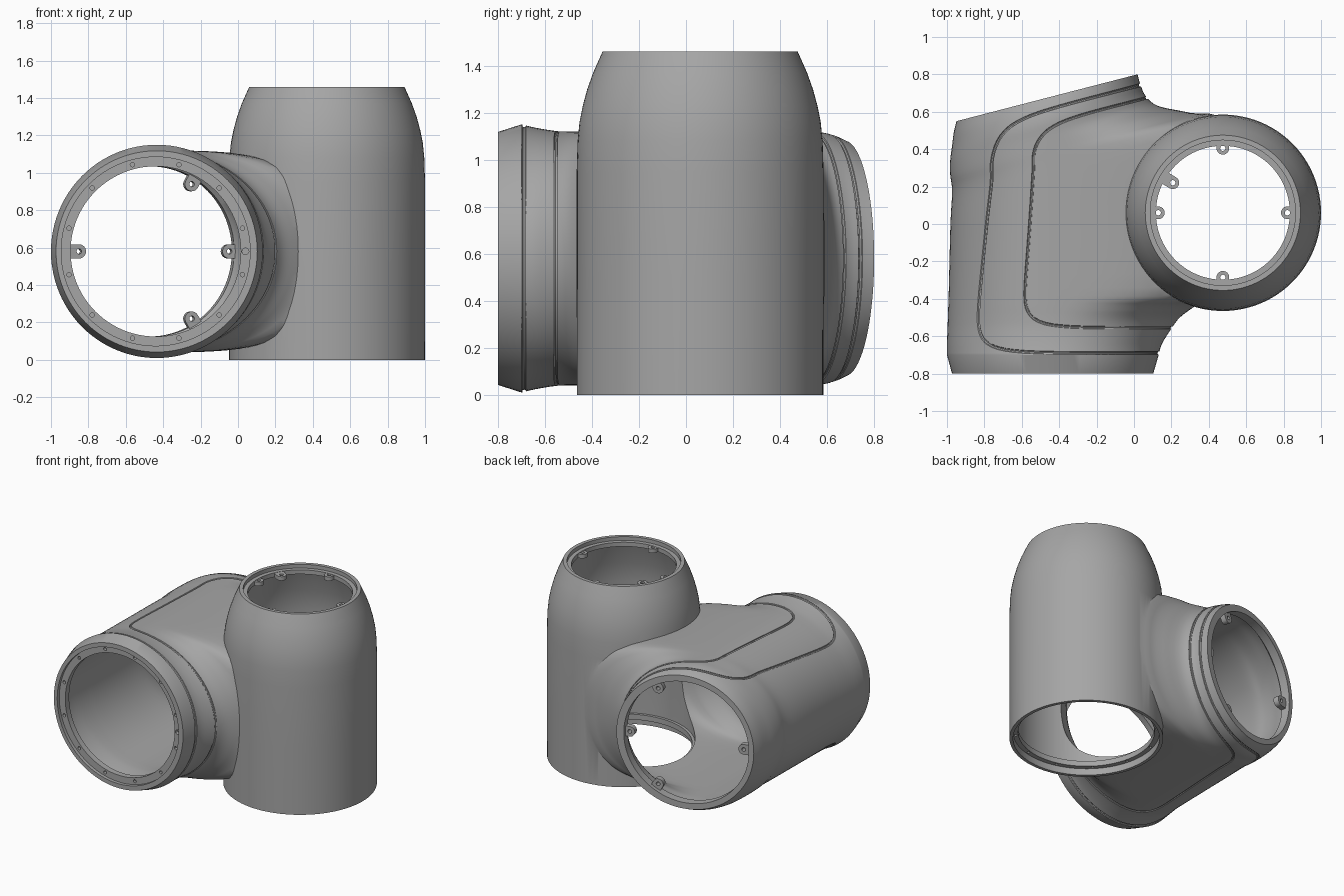
import bpy, bmesh, math
from mathutils import Vector, Matrix

cube = bpy.data.objects.get("Cube")
if cube:
    bpy.data.objects.remove(cube, do_unlink=True)

grey = bpy.data.materials.new("housing_grey")
grey.use_nodes = True
GREY = (0.38, 0.38, 0.38, 1)
grey.diffuse_color = GREY
grey.node_tree.nodes["Principled BSDF"].inputs["Base Color"].default_value = GREY

AXIS_Z = 0.58                      # height of the cross tube
TX, TY = 0.475, 0.06               # centre of the upright tube
SLANT = 14.5                       # tilt of the back opening
SIDES = 96


def finish(name, bm):
    bmesh.ops.recalc_face_normals(bm, faces=bm.faces)
    mesh = bpy.data.meshes.new(name)
    bm.to_mesh(mesh)
    bm.free()
    mesh.materials.append(grey)
    obj = bpy.data.objects.new(name, mesh)
    bpy.context.collection.objects.link(obj)
    return obj


def solid(name, rings, closed=False):
    """Skin a list of rings, capped at the ends or joined into a loop."""
    bm = bmesh.new()
    loops = [[bm.verts.new(p) for p in ring] for ring in rings]
    pairs = list(zip(loops, loops[1:]))
    if closed:
        pairs.append((loops[-1], loops[0]))
    else:
        bm.faces.new(loops[0])
        bm.faces.new(loops[-1])
    n = len(loops[0])
    for a, b in pairs:
        for i in range(n):
            j = (i + 1) % n
            bm.faces.new((a[i], a[j], b[j], b[i]))
    return finish(name, bm)


def select_only(obj):
    bpy.ops.object.select_all(action='DESELECT')
    obj.select_set(True)
    bpy.context.view_layer.objects.active = obj


def combine(target, other, operation):
    select_only(target)
    mod = target.modifiers.new("combine", 'BOOLEAN')
    mod.operation = operation
    mod.solver = 'EXACT'
    mod.object = other
    bpy.ops.object.modifier_apply(modifier=mod.name)
    bpy.data.objects.remove(other, do_unlink=True)


def smooth(obj):
    select_only(obj)
    bpy.ops.object.shade_smooth_by_angle(angle=math.radians(30))


# Cross tube sections: centre x, centre y, tilt, left width, right width, height, roundness
def section_point(sec, a):
    cx, cy, tilt, left, right, height, power = sec
    c, s = math.cos(a), math.sin(a)
    if c > 0:
        u = right * c ** (2 / power)
        w = math.copysign(height * abs(s) ** (2 / power), s)
    else:
        u, w = left * c, height * s
    t = math.radians(tilt)
    return Vector((cx + u * math.cos(t), cy + u * math.sin(t), AXIS_Z + w))


def ring_of(sec):
    return [section_point(sec, 2 * math.pi * i / SIDES) for i in range(SIDES)]


def round_section(x, y, tilt, r):
    return (x, y, tilt, r, r, r, 2)


KEYS = [
    (-.435, -.70, 0, .565, .567, .57, 2),
    (-.435, -.64, 0, .565, .585, .556, 2),
    (-.435, -.56, 0, .562, .635, .543, 2),
    (-.435, -.50, 0, .56, .68, .54, 2.1),
    (-.435, -.44, 0, .558, .76, .54, 2.4),
    (-.435, -.34, 0, .555, .90, .54, 3),
    (-.435, 0, 5, .55, .95, .54, 3),
    (-.44, .30, SLANT, .55, .95, .54, 3),
    (-.45, .40, SLANT, .55, .775, .54, 2.4),
    (-.45, .48, SLANT, .55, .60, .54, 2),
    (-.455, .55, SLANT, .535, .535, .54, 2),
    (-.46, .62, SLANT, .52, .51, .525, 2),
    (-.465, .675, SLANT, .5, .5, .5, 2),
]


def spline(keys, steps=4):
    out = []
    for i in range(len(keys) - 1):
        quad = [keys[max(i - 1, 0)], keys[i], keys[i + 1], keys[min(i + 2, len(keys) - 1)]]
        for k in range(steps):
            t = k / steps
            out.append(tuple(
                b + .5 * t * (c - a + t * (2 * a - 5 * b + 4 * c - d + t * (3 * (b - c) + d - a)))
                for a, b, c, d in zip(*quad)))
    return out + [keys[-1]]


SECTIONS = spline(KEYS)


def section_at(y):
    for a, b in zip(SECTIONS, SECTIONS[1:]):
        if y <= b[1]:
            t = (y - a[1]) / (b[1] - a[1])
            return tuple(p + (q - p) * t for p, q in zip(a, b))
    return SECTIONS[-1]


def inset(sec):
    cx, cy, tilt, left, right, height, power = sec
    extra = .055 * min(max((right - .6) / .2, 0), 1)
    return (cx, cy, tilt, left - .045, right - .045 - extra, height - .045, power)


def revolve(name, profile):
    return solid(name, [[Vector((TX + r * math.cos(2 * math.pi * i / SIDES),
                                 TY + r * math.sin(2 * math.pi * i / SIDES), z))
                         for i in range(SIDES)] for r, z in profile])


# Outer shell: upright tube joined to the cross tube
housing = revolve("elbow_housing", [(.524, 0), (.525, .5), (.525, .95), (.521, 1.08), (.513, 1.16),
                                    (.499, 1.23), (.48, 1.3), (.455, 1.37), (.415, 1.46)])
front_rim = round_section(-.435, -.8, 0, .538)
combine(housing, solid("cross_tube", [ring_of(s) for s in [front_rim] + SECTIONS]), 'UNION')

# Hollow inside with stepped flanges at the openings
combine(housing, revolve("upright_bore", [
    (.5, -.1), (.5, .05), (.465, .05), (.465, .09), (.485, .09), (.485, 1.08), (.46, 1.23),
    (.40, 1.40), (.358, 1.40), (.358, 1.432), (.388, 1.432), (.388, 1.56)]), 'DIFFERENCE')
bore = [round_section(-.44, y, 0, r) for y, r in
        [(-.9, .505), (-.775, .505), (-.775, .455), (-.73, .455), (-.73, .5)]]
bore += [inset(s) for s in SECTIONS if s[1] < .6]
bore += [round_section(-.46, .61, SLANT, .455), round_section(-.50, .80, SLANT, .455)]
combine(housing, solid("cross_bore", [ring_of(s) for s in bore]), 'DIFFERENCE')


# Panel grooves running round the cross tube
def groove(name, y0, y1, reach_front, reach_back, radius):
    path, outward = [], []
    count = 220
    for k in range(count):
        t = 2 * math.pi * k / count
        c, s = math.cos(t), math.sin(t)
        scale = (abs(c) ** 9 + abs(s) ** 9) ** (-1 / 9)
        f = .5 + .5 * s * scale
        sec = section_at(y0 + (y1 - y0) * f)
        reach = math.radians(reach_front + (reach_back - reach_front) * f)
        p = section_point(sec, reach * c * scale)
        path.append(p)
        outward.append(p - Vector((sec[0], sec[1], AXIS_Z)))
    rings = []
    for k in range(count):
        along = (path[(k + 1) % count] - path[k - 1]).normalized()
        side = along.cross(outward[k]).normalized()
        up = side.cross(along)
        rings.append([path[k] + radius * (math.cos(q) * side + math.sin(q) * up)
                      for q in [math.pi * m / 4 for m in range(8)]])
    return solid(name, rings, closed=True)


combine(housing, groove("outer_groove", -.69, .615, 138, 124, .009), 'DIFFERENCE')
combine(housing, groove("inner_groove", -.555, .54, 107, 99, .008), 'DIFFERENCE')

# Screw holes in the front and bottom flanges
bm = bmesh.new()


def hole(matrix, r):
    bmesh.ops.create_cone(bm, cap_ends=True, segments=12, radius1=r, radius2=r,
                          depth=.06, matrix=matrix)


turn = Matrix.Rotation(math.pi / 2, 4, 'X')
for k in range(12):
    a = math.radians(15 + 30 * k)
    c, s = math.cos(a), math.sin(a)
    hole(Matrix.Translation((-.44 + .48 * c, -.78, AXIS_Z + .48 * s)) @ turn, .012)
    hole(Matrix.Translation((TX + .4825 * c, TY + .4825 * s, .05)), .01)
hole(Matrix.Translation((.04, -.78, AXIS_Z)) @ turn, .018)
combine(housing, finish("screw_holes", bm), 'DIFFERENCE')
smooth(housing)


# Screw tabs: rounded lug with a through hole, pointing inward
def tab(name, centre, out, normal, reach, width=.038, thick=.04):
    side = normal.cross(out)
    lug, pin = [], []
    for k in range(24):
        q = 2 * math.pi * k / 24
        c, s = math.cos(q), math.sin(q)
        if c < 0:
            lug.append((width * c, width * s))
        else:
            lug.append((reach * min(1, 1.5 * c), width * max(-1, min(1, 1.5 * s))))
        pin.append((.014 * c, .014 * s))

    def place(outline, h):
        return [centre + out * x + side * y + normal * h for x, y in outline]
    smooth(solid(name, [place(lug, 0), place(lug, -thick), place(pin, -thick), place(pin, 0)],
                 closed=True))


tilt = math.radians(SLANT)
across = Vector((math.cos(tilt), math.sin(tilt), 0))
back = Vector((-math.sin(tilt), math.cos(tilt), 0))
up = Vector((0, 0, 1))
for deg in (0, 60, 180, 300):
    a = math.radians(deg)
    out = across * math.cos(a) + up * math.sin(a)
    tab("back_tab", Vector((-.465, .675, AXIS_Z)) - back * .03 + out * .415, out, back, .06)
for deg, r in ((0, .345), (90, .345), (149, .312), (180, .345), (270, .345)):
    a = math.radians(deg)
    out = Vector((math.cos(a), math.sin(a), 0))
    tab("top_tab", Vector((TX, TY, 1.43)) + out * r, out, up, .395 - r, width=.034, thick=.03)
